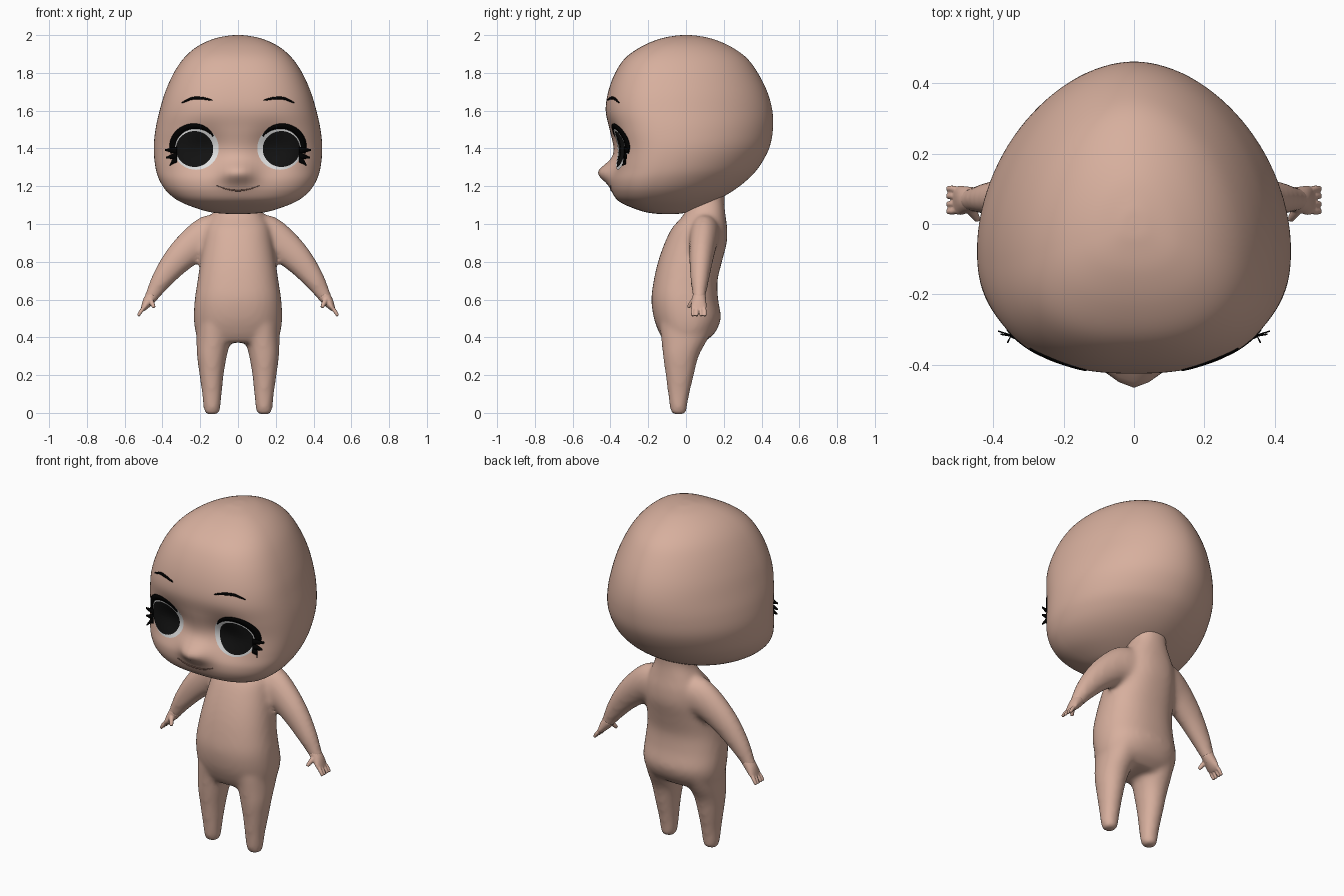
import bpy, bmesh, math
from mathutils import Vector
from mathutils.bvhtree import BVHTree

if "Cube" in bpy.data.objects:
    bpy.data.objects.remove(bpy.data.objects["Cube"])


def material(name, rgb):
    m = bpy.data.materials.new(name)
    m.diffuse_color = (*rgb, 1)
    m.use_nodes = True
    m.node_tree.nodes["Principled BSDF"].inputs["Base Color"].default_value = m.diffuse_color
    return m


SKIN = material("skin", (0.68, 0.43, 0.34))
WHITE = material("eye_white", (0.75, 0.75, 0.75))
IRIS = material("iris_dark", (0.006, 0.006, 0.006))
BLACK = material("lash_black", (0, 0, 0))
LIP = material("mouth_line", (0.30, 0.16, 0.12))


def finish(bm, name, mat):
    me = bpy.data.meshes.new(name)
    bm.to_mesh(me)
    me.materials.append(mat)
    for p in me.polygons:
        p.use_smooth = True
    ob = bpy.data.objects.new(name, me)
    bpy.context.collection.objects.link(ob)
    return ob


def spline(keys, steps):
    """Catmull-Rom interpolation of tuples."""
    out = []
    for i in range(len(keys) - 1):
        a, b, c, d = (keys[max(0, min(len(keys) - 1, i + k))] for k in (-1, 0, 1, 2))
        for s in range(steps):
            t = s / steps
            out.append([0.5 * (2 * q + (r - p) * t + (2 * p - 5 * q + 4 * r - w) * t * t
                               + (3 * q - p - 3 * r + w) * t ** 3)
                        for p, q, r, w in zip(a, b, c, d)])
    return out + [list(keys[-1])]


def skin_rings(bm, rings):
    loops = [[bm.verts.new(p) for p in r] for r in rings]
    n = len(loops[0])
    for a, b in zip(loops, loops[1:]):
        for i in range(n):
            bm.faces.new((a[i], a[(i + 1) % n], b[(i + 1) % n], b[i]))
    bm.faces.new(loops[0][::-1])
    bm.faces.new(loops[-1])


def loft(bm, keys, steps, segs, cx=0.38, nf=2.5, nb=1.9):
    """Stack of level sections: z, x centre, half width, front y, back y."""
    rings = []
    for z, x0, hw, yf, yb in spline(keys, steps):
        yc = yf + (yb - yf) * cx
        ring = []
        for i in range(segs):
            a = 2 * math.pi * i / segs
            c, s = math.cos(a), math.sin(a)
            n, dep = (nb, yb - yc) if s > 0 else (nf, yc - yf)
            ring.append((x0 + hw * math.copysign(abs(c) ** (2 / n), c),
                         yc + dep * math.copysign(abs(s) ** (2 / n), s), z))
        rings.append(ring)
    skin_rings(bm, rings)


def tube(bm, keys, steps=3, segs=20):
    """Limb along a path: x, y, z, radius, radius in y."""
    pts = spline(keys, steps)
    rings = []
    for i, p in enumerate(pts):
        t = (Vector(pts[min(i + 1, len(pts) - 1)][:3]) - Vector(pts[max(i - 1, 0)][:3])).normalized()
        v = (Vector((0, 1, 0)) - t * t.y).normalized()
        u = t.cross(v)
        rings.append([Vector(p[:3]) + u * p[3] * math.cos(2 * math.pi * k / segs)
                      + v * p[4] * math.sin(2 * math.pi * k / segs) for k in range(segs)])
    skin_rings(bm, rings)


def fuse(bm, name, voxel, smooth):
    """Blend overlapping volumes into one soft skin."""
    bmesh.ops.recalc_face_normals(bm, faces=bm.faces)
    ob = finish(bm, name, SKIN)
    r = ob.modifiers.new("fuse", 'REMESH')
    r.mode, r.voxel_size, r.use_smooth_shade = 'VOXEL', voxel, True
    s = ob.modifiers.new("soften", 'SMOOTH')
    s.factor, s.iterations = 0.5, smooth


# Head
hb = bmesh.new()
head = [(1.052, .03, -.13, -.06), (1.06, .13, -.20, 0), (1.08, .21, -.27, .06),
        (1.12, .31, -.355, .15), (1.17, .375, -.39, .24), (1.23, .415, -.40, .32),
        (1.3, .437, -.39, .385), (1.4, .446, -.385, .44), (1.5, .437, -.405, .46),
        (1.6, .415, -.425, .457), (1.7, .385, -.412, .43), (1.8, .34, -.375, .38),
        (1.88, .285, -.32, .32), (1.94, .215, -.235, .235), (1.98, .13, -.14, .14),
        (1.997, .05, -.055, .055), (2.0, .01, -.01, .01)]
loft(hb, [(k[0], 0, *k[1:]) for k in head], 6, 112)
for v in hb.verts:  # eye sockets and nose
    x, y, z = v.co
    if y < -0.05:
        y += 0.045 * math.exp(-((abs(x) - .18) / .1) ** 2 - ((z - 1.4) / .1) ** 2)
        y -= 0.072 * math.exp(-(x / .09) ** 2 - ((z - 1.275) / .055) ** 2)
        v.co.y = y
bmesh.ops.recalc_face_normals(hb, faces=hb.faces)
finish(hb, "head", SKIN)
tree = BVHTree.FromBMesh(hb)


def drape(x, z, lift):
    """Point on the face surface, lifted toward the front."""
    hit = tree.ray_cast(Vector((x, -2, z)), Vector((0, 1, 0)))[0]
    return Vector((x, (hit.y if hit else -0.2) - lift, z))


def face_front(bm):
    for f in bm.faces:
        f.normal_update()
        if f.normal.y > 0:
            f.normal_flip()


def disc(name, cx, cz, rx, rz, lift, bulge, mat):
    bm = bmesh.new()
    mid = bm.verts.new(drape(cx, cz, lift + bulge))
    prev, n = None, 40
    for k in range(1, 9):
        r = k / 8
        ring = [bm.verts.new(drape(cx + rx * r * math.cos(2 * math.pi * i / n),
                                   cz + rz * r * math.sin(2 * math.pi * i / n),
                                   lift + bulge * (1 - r * r))) for i in range(n)]
        for i in range(n):
            j = (i + 1) % n
            bm.faces.new((prev[i], prev[j], ring[j], ring[i]) if prev else (mid, ring[i], ring[j]))
        prev = ring
    face_front(bm)
    finish(bm, name, mat)


def strip(name, pairs, mat):
    """Thin painted band between two edges of (x, z, lift) points."""
    bm = bmesh.new()
    vs = [(bm.verts.new(drape(*a)), bm.verts.new(drape(*b))) for a, b in pairs]
    for (a, b), (c, d) in zip(vs, vs[1:]):
        bm.faces.new((a, b, d, c))
    face_front(bm)
    ob = finish(bm, name, mat)
    ob.modifiers.new("thickness", 'SOLIDIFY').thickness = 0.004


for s, side in ((-1, "right"), (1, "left")):
    # Eyes
    disc("eye_white_" + side, s * .222, 1.402, .12, .115, .004, .012, WHITE)
    disc("iris_" + side, s * .23, 1.397, .099, .095, .012, .010, IRIS)
    # Upper lid line, thicker toward the outer corner
    lid = []
    for i in range(25):
        t = i / 24
        a = math.radians(-12 + 155 * t)
        w = .006 + .026 * math.sin(math.pi * min(1, .2 + .8 * t)) ** .8
        c, q = math.cos(a), math.sin(a)
        lid.append(((s * (.224 + .112 * c), 1.40 + .104 * q, .015),
                    (s * (.224 + (.112 + w) * c), 1.40 + (.104 + w) * q, .012)))
    strip("lid_line_" + side, lid, BLACK)
    # Outer lashes
    for i, (z, tx, tz) in enumerate(((1.39, .387, 1.392), (1.365, .38, 1.352), (1.345, .358, 1.312))):
        strip(f"lash_{side}_{i}", [((s * .325, z - .018, .016), (s * .325, z + .018, .016)),
                                   ((s * .35, (z + tz) / 2 - .014, .02), (s * .35, (z + tz) / 2 + .012, .02)),
                                   ((s * tx, tz - .004, .042), (s * tx, tz + .004, .042))], BLACK)
    # Eyebrows
    brow = []
    for i, (x, z) in enumerate(spline([(.135, 1.655), (.19, 1.666), (.245, 1.665), (.298, 1.642)], 6)):
        w = .001 + .006 * math.sin(math.pi * i / 18) ** .6
        brow.append(((s * x, z - w, .006), (s * x, z + w, .006)))
    strip("eyebrow_" + side, brow, BLACK)

# Mouth
strip("mouth", [((x, z - w, .004), (x, z + w, .004)) for x, z, w in
                ((.115 * k / 12, 1.176 + .028 * (k / 12) ** 2, .0035 - .0028 * abs(k / 12))
                 for k in range(-12, 13))], LIP)

# Body: torso with neck, legs and arms
bb = bmesh.new()
torso = [(.372, .19, -.11, .09), (.42, .222, -.14, .15), (.5, .234, -.17, .184),
         (.6, .229, -.183, .17), (.7, .214, -.171, .167), (.8, .2, -.148, .19),
         (.9, .185, -.113, .216), (.98, .17, -.073, .218), (1.04, .14, -.02, .21),
         (1.12, .1, .02, .203), (1.2, .1, .03, .21)]
loft(bb, [(k[0], 0, *k[1:]) for k in torso], 4, 48, .5, 2.3, 2.3)
for s in (-1, 1):
    loft(bb, [(-.008, s * .138, .034, -.073, -.002), (.02, s * .138, .044, -.084, .004),
              (.1, s * .138, .052, -.095, .018), (.2, s * .14, .064, -.108, .042),
              (.3, s * .138, .079, -.122, .067), (.38, s * .13, .09, -.13, .11),
              (.46, s * .12, .1, -.14, .15)], 4, 32, .5, 2.1, 2.1)
    tube(bb, [(s * .08, .10, .955, .10, .085), (s * .15, .097, .935, .112, .08),
              (s * .225, .09, .895, .096, .073), (s * .32, .08, .81, .078, .063),
              (s * .40, .073, .71, .058, .05), (s * .447, .07, .635, .041, .038),
              (s * .475, .069, .59, .032, .033)], 4, 28)
fuse(bb, "body", 0.014, 9)

# Hands: palm, four fingers and thumb
for s, side in ((-1, "right"), (1, "left")):
    bm = bmesh.new()
    tube(bm, [(s * .45, .07, .625, .034, .034), (s * .475, .069, .592, .029, .038),
              (s * .494, .067, .562, .019, .042), (s * .506, .066, .545, .011, .038)])
    for y in (.1, .079, .057, .036):
        tube(bm, [(s * .492, .067 + (y - .067) * .8, .565, .011, .0095),
                  (s * .514, y, .537, .0105, .0095), (s * .529, y, .513, .008, .008)], 3, 12)
    tube(bm, [(s * .468, .05, .605, .016, .016), (s * .455, .028, .58, .013, .013),
              (s * .444, .012, .558, .009, .009)], 3, 12)
    fuse(bm, "hand_" + side, 0.004, 3)
